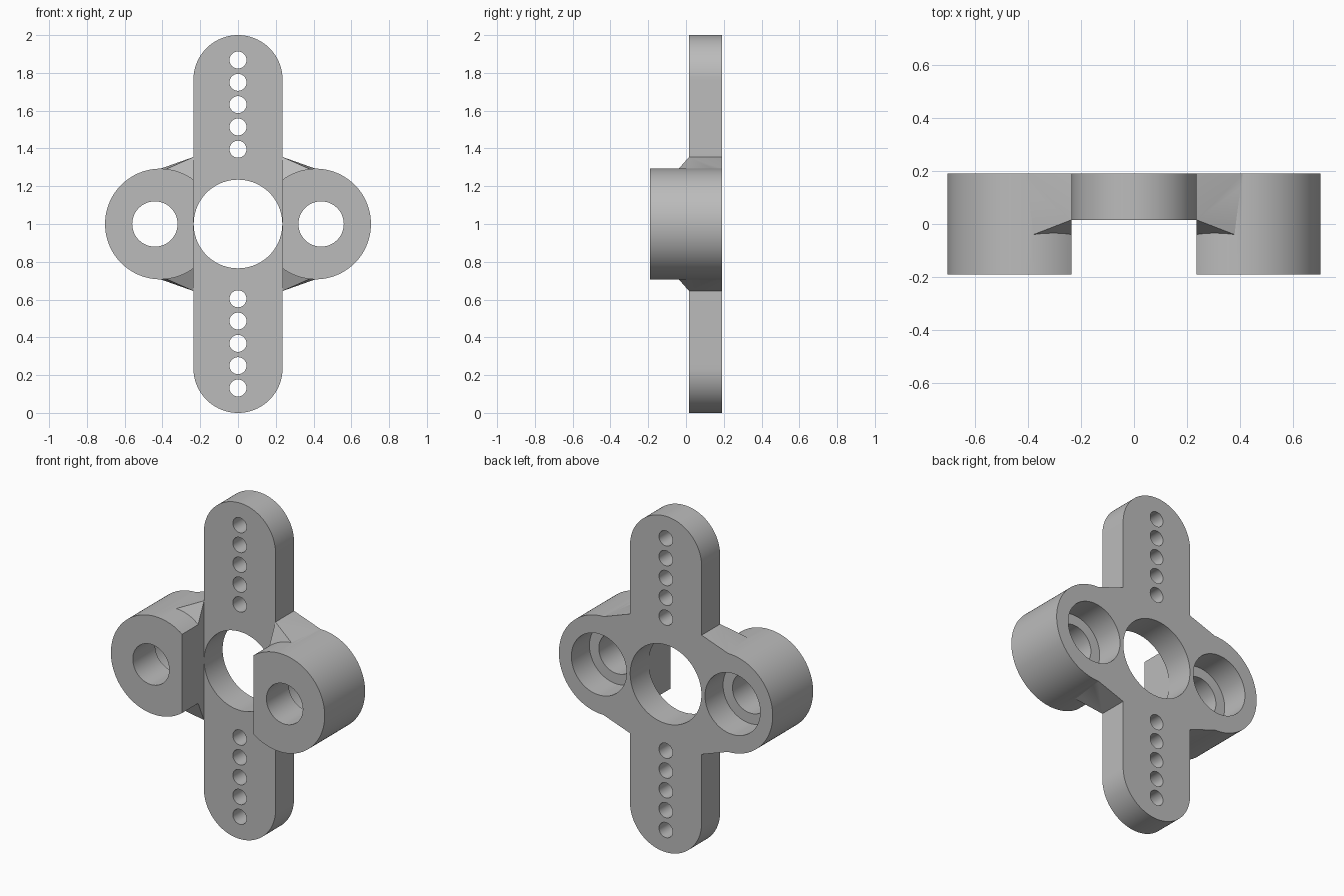
import bpy, bmesh
from math import sin, cos, pi, acos, radians

if "Cube" in bpy.data.objects:
    bpy.data.objects.remove(bpy.data.objects["Cube"], do_unlink=True)

FRONT, PLATE, BACK = -0.19, 0.016, 0.19   # depths along y
HALF = 0.236                              # half width of the bar
MID = 1.0                                 # height of the centre

grey = bpy.data.materials.new("plain grey")
grey.use_nodes = True
grey.diffuse_color = (0.5, 0.5, 0.5, 1)
grey.node_tree.nodes["Principled BSDF"].inputs["Base Color"].default_value = (0.5, 0.5, 0.5, 1)


def arc(cx, cz, r, start, end, n):
    return [(cx + r * cos(start + (end - start) * i / n),
             cz + r * sin(start + (end - start) * i / n)) for i in range(n + 1)]


def add_object(name, bm):
    bmesh.ops.recalc_face_normals(bm, faces=bm.faces)
    mesh = bpy.data.meshes.new(name)
    bm.to_mesh(mesh)
    bm.free()
    mesh.materials.append(grey)
    obj = bpy.data.objects.new(name, mesh)
    bpy.context.collection.objects.link(obj)
    return obj


def prism(name, outline, y0, y1):
    bm = bmesh.new()
    face = bm.faces.new([bm.verts.new((x, y0, z)) for x, z in outline])
    new = bmesh.ops.extrude_face_region(bm, geom=[face])["geom"]
    verts = [v for v in new if isinstance(v, bmesh.types.BMVert)]
    bmesh.ops.translate(bm, verts=verts, vec=(0, y1 - y0, 0))
    return add_object(name, bm)


def hole(name, x, z, r, y0=-0.5, y1=0.5, n=48):
    return prism(name, arc(x, z, r, 0, 2 * pi, n)[:-1], y0, y1)


def hull(name, points):
    bm = bmesh.new()
    for p in points:
        bm.verts.new(p)
    out = bmesh.ops.convex_hull(bm, input=bm.verts)
    loose = {v for v in out["geom_interior"] if isinstance(v, bmesh.types.BMVert)}
    bmesh.ops.delete(bm, geom=list(loose), context='VERTS')
    return add_object(name, bm)


def combine(target, tool, operation):
    mod = target.modifiers.new(tool.name, 'BOOLEAN')
    mod.operation, mod.solver, mod.object = operation, 'EXACT', tool
    bpy.context.view_layer.objects.active = target
    bpy.ops.object.modifier_apply(modifier=mod.name)
    bpy.data.objects.remove(tool, do_unlink=True)


# Upright bar with rounded ends
bracket = prism("mounting_bracket",
                arc(0, 2 - HALF, HALF, 0, pi, 48) + arc(0, HALF, HALF, pi, 2 * pi, 48),
                PLATE, BACK)

# Side bosses, flat on the inner side
BOSS_X, BOSS_R = 0.411, 0.293
sweep = acos((HALF - 0.001 - BOSS_X) / BOSS_R)
for s in (1, -1):
    outline = [(s * x, z) for x, z in arc(BOSS_X, MID, BOSS_R, -sweep, sweep, 72)]
    combine(bracket, prism("boss", outline, FRONT, BACK), 'UNION')

# Chamfered gussets in the four corners between bar and bosses
inner = HALF - 0.001
gusset = [(inner, BACK, 0.355), (0.295, BACK, 0.293), (0.41, BACK, 0.293), (inner, BACK, 0.2),
          (inner, PLATE, 0.355), (0.295, PLATE, 0.293), (inner, PLATE, 0.322),
          (0.29, -0.02, 0.293), (0.38, -0.04, 0.291), (inner, -0.04, 0.234),
          (inner, -0.04, 0.2)]
for s in (1, -1):
    for t in (1, -1):
        corner = hull("gusset", [(s * x, y, MID + t * z) for x, y, z in gusset])
        combine(bracket, corner, 'UNION')

# Central bore
combine(bracket, hole("bore", 0, MID, 0.2345, n=96), 'DIFFERENCE')

# Bolt holes, counterbored from the back
for s in (1, -1):
    combine(bracket, hole("bolt_hole", s * 0.44, MID, 0.12), 'DIFFERENCE')
    combine(bracket, hole("counterbore", s * 0.44, MID, 0.182, y0=0.02, n=64), 'DIFFERENCE')

# Rows of small holes along the bar
for t in (1, -1):
    for i in range(5):
        z = MID + t * (0.396 + 0.118 * i)
        combine(bracket, hole("pin_hole", 0, z, 0.045, n=32), 'DIFFERENCE')

bpy.ops.object.select_all(action='DESELECT')
bracket.select_set(True)
bpy.context.view_layer.objects.active = bracket
bpy.ops.object.shade_smooth_by_angle(angle=radians(25))
